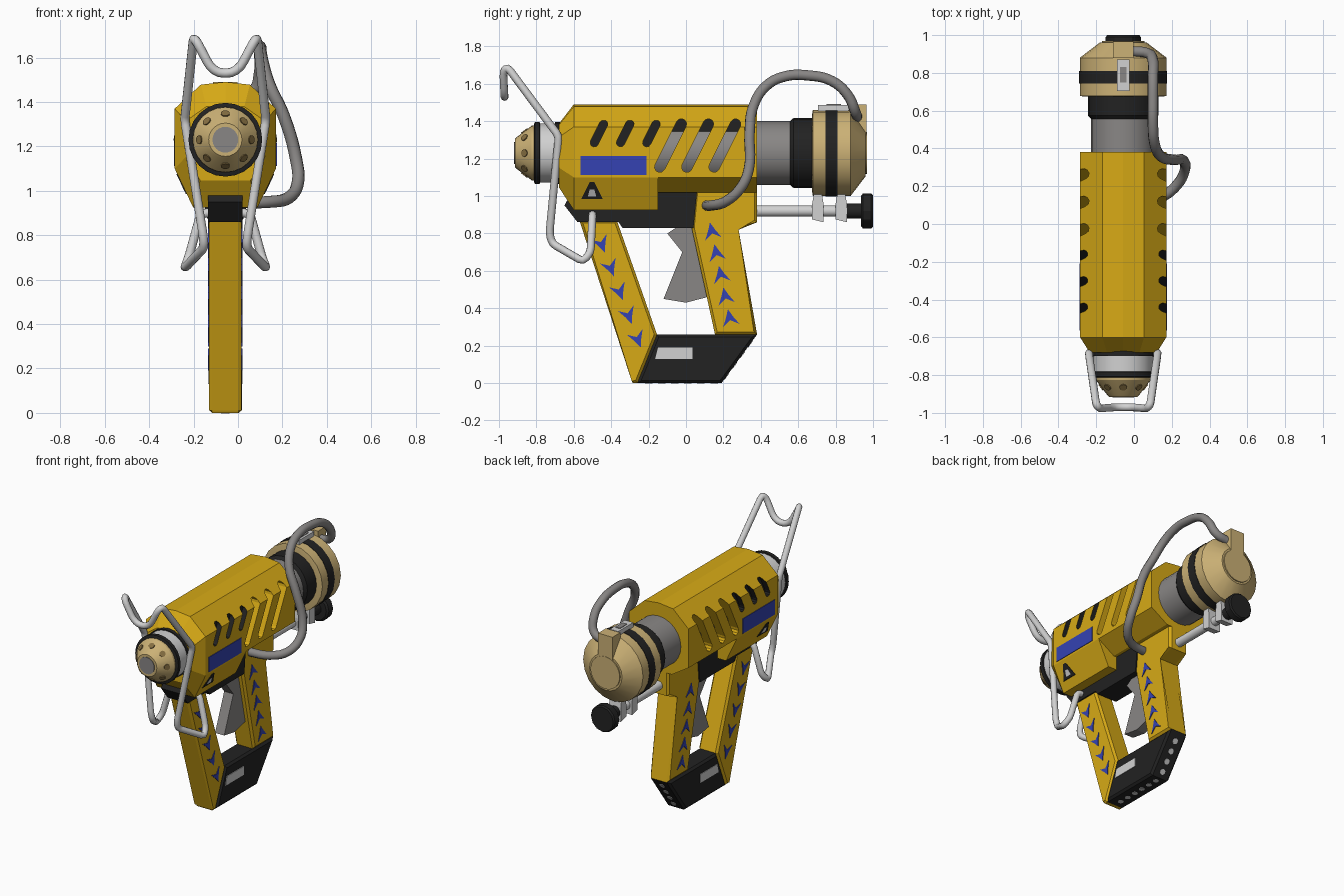
import bpy, bmesh, math
from mathutils import Vector, Matrix

if "Cube" in bpy.data.objects:
    bpy.data.objects.remove(bpy.data.objects["Cube"])

CX, CZ = -0.057, 1.23   # centre line of the body


def material(name, r, g, b):
    m = bpy.data.materials.new(name)
    m.diffuse_color = (r, g, b, 1)
    m.use_nodes = True
    m.node_tree.nodes["Principled BSDF"].inputs["Base Color"].default_value = m.diffuse_color
    return m


YELLOW = material("yellow", 0.68, 0.40, 0.008)
BLACK = material("black", 0.016, 0.016, 0.016)
TAN = material("tan", 0.60, 0.44, 0.18)
BROWN = material("dark_tan", 0.24, 0.16, 0.055)
GREY = material("grey", 0.25, 0.24, 0.235)
SILVER = material("silver", 0.64, 0.64, 0.64)
BLUE = material("blue", 0.035, 0.055, 0.45)


def finish(name, bm, *mats, smooth=False):
    bmesh.ops.recalc_face_normals(bm, faces=bm.faces)
    me = bpy.data.meshes.new(name)
    bm.to_mesh(me)
    bm.free()
    ob = bpy.data.objects.new(name, me)
    bpy.context.collection.objects.link(ob)
    for m in mats:
        me.materials.append(m)
    if smooth:
        activate(ob)
        bpy.ops.object.shade_smooth_by_angle(angle=math.radians(30))
    return ob


def activate(ob):
    bpy.ops.object.select_all(action='DESELECT')
    ob.select_set(True)
    bpy.context.view_layer.objects.active = ob


def loft(bm, rings):
    rings = [[bm.verts.new(p) for p in r] for r in rings]
    n = len(rings[0])
    for a, b in zip(rings, rings[1:]):
        for i in range(n):
            j = (i + 1) % n
            bm.faces.new((a[i], a[j], b[j], b[i]))
    bm.faces.new(rings[0])
    bm.faces.new(rings[-1])


def prism(name, pts, x0, x1, *mats, bevel=0):
    """Side outline (y, z) extruded in x; x0 and x1 are offsets or functions of z."""
    bm = bmesh.new()
    at = lambda x, z: CX + (x(z) if callable(x) else x)
    loft(bm, [[(at(x, z), y, z) for y, z in pts] for x in (x0, x1)])
    if bevel:
        edges = [e for e in bm.edges if abs(e.verts[0].co.x - e.verts[1].co.x) < 1e-4]
        bmesh.ops.bevel(bm, geom=edges, offset=bevel, segments=1, affect='EDGES')
    return finish(name, bm, *mats)


def plates(name, pts, xf, mat, t=0.004):
    """Thin plate on both sides of the model."""
    for s, side in ((1, "right"), (-1, "left")):
        prism(f"{name}_{side}", pts, lambda z: s * (xf(z) - t), lambda z: s * (xf(z) + t), mat)


def lathe(name, prof, mat, segs=24, cz=CZ):
    """Profile (y, radius) turned about the y direction."""
    bm = bmesh.new()
    loft(bm, [[(CX + r * math.cos(2 * math.pi * i / segs), y, cz + r * math.sin(2 * math.pi * i / segs))
               for i in range(segs)] for y, r in prof])
    return finish(name, bm, mat, smooth=True)


def box(name, y0, y1, z0, z1, hw, mat):
    return prism(name, [(y0, z0), (y1, z0), (y1, z1), (y0, z1)], -hw, hw, mat)


def disc(name, pos, normal, r, mat, depth=0.008):
    bm = bmesh.new()
    rot = Vector(normal).to_track_quat('Z', 'Y').to_matrix().to_4x4()
    bmesh.ops.create_cone(bm, cap_ends=True, segments=10, radius1=r, radius2=r, depth=depth,
                          matrix=Matrix.Translation(pos) @ rot)
    return finish(name, bm, mat)


def tube(name, pts, r, mat, smooth_path):
    cu = bpy.data.curves.new(name, 'CURVE')
    cu.dimensions = '3D'
    cu.bevel_depth, cu.bevel_resolution, cu.use_fill_caps = r, 3, True
    cu.resolution_u = 5
    sp = cu.splines.new('BEZIER' if smooth_path else 'POLY')
    if smooth_path:
        sp.bezier_points.add(len(pts) - 1)
        for b, p in zip(sp.bezier_points, pts):
            b.co = p
            b.handle_left_type = b.handle_right_type = 'AUTO'
    else:
        # round each corner
        P = [Vector(p) for p in pts]
        out = [P[0]]
        for a, b, c in zip(P, P[1:], P[2:]):
            u, v = (a - b), (c - b)
            u, v = u.normalized() * min(0.025, u.length * .4), v.normalized() * min(0.025, v.length * .4)
            out += [b + u, b + (u + v) * 0.25, b + v]
        out.append(P[-1])
        sp.points.add(len(out) - 1)
        for q, p in zip(sp.points, out):
            q.co = (*p, 1)
    ob = bpy.data.objects.new(name, cu)
    bpy.context.collection.objects.link(ob)
    cu.materials.append(mat)
    activate(ob)
    bpy.ops.object.convert(target='MESH')
    bpy.ops.object.shade_smooth_by_angle(angle=math.radians(50))


def capsule(a, b, r, n=5):
    """Rounded slot outline from a to b."""
    ang = math.atan2(b[1] - a[1], b[0] - a[0])
    pts = []
    for c, start in ((b, ang - math.pi / 2), (a, ang + math.pi / 2)):
        pts += [(c[0] + r * math.cos(start + math.pi * i / n), c[1] + r * math.sin(start + math.pi * i / n))
                for i in range(n + 1)]
    return pts


# Body shell: tapered front, deep front half, undercut rear half
def section(y, low, sx=1, sz=1):
    half = [(0.11, 1.478), (0.228, 1.37), (0.228, 1.10), low]
    pts = [(0, 1.49)] + half + [(-x, z) for x, z in reversed(half)]
    return [(CX + x * sx, y, CZ + (z - CZ) * sz) for x, z in pts]


bm = bmesh.new()
deep, shallow = (0.145, 0.925), (0.10, 1.02)
loft(bm, [section(-0.68, deep, 0.78, 0.6), section(-0.6, deep), section(-0.15, deep),
          section(-0.15, shallow), section(0.38, shallow)])
bmesh.ops.remove_doubles(bm, verts=bm.verts, dist=1e-5)
body = finish("body_shell", bm, YELLOW, BLACK)

# Slots sunk into both sides: three short black, three long open ones
for k in range(3):
    y = -0.465 + 0.14 * k
    w = -0.085 + 0.145 * k
    for s in (1, -1):
        short = prism("slot_cutter", capsule((y - .025, 1.285), (y + .025, 1.385), .022),
                      s * 0.19, s * 0.4, YELLOW, BLACK)
        for f in short.data.polygons:
            f.material_index = 1
        long = prism("slot_cutter", capsule((w - .055, 1.155), (w + .06, 1.385), .028),
                     s * 0.125, s * 0.4, YELLOW, BLACK)
        for f in long.data.polygons:
            f.material_index = int(f.normal.x * s < -0.9)
        for cutter in (short, long):
            activate(body)
            mod = body.modifiers.new("slot", 'BOOLEAN')
            mod.operation, mod.solver, mod.object = 'DIFFERENCE', 'EXACT', cutter
            bpy.ops.object.modifier_apply(modifier=mod.name)
            bpy.data.objects.remove(cutter)

# Side markings
side = lambda z: 0.228
slope = lambda z: 0.145 + (z - 0.925) * 0.083 / 0.175
plates("blue_panel", [(-.565, 1.112), (-.21, 1.112), (-.21, 1.215), (-.565, 1.215)], side, BLUE)
plates("warning_triangle", [(-.56, .985), (-.445, .985), (-.49, 1.075), (-.515, 1.075)], slope, BLACK)
plates("warning_mark", [(-.525, .998), (-.48, .998), (-.49, 1.035), (-.515, 1.035)], slope, SILVER, 0.0048)

# Nose
lathe("nose_collar", [(-.66, .165), (-.70, .165)], BLACK)
lathe("nose_sleeve", [(-.69, .158), (-.785, .158)], SILVER)
lathe("nose_ring", [(-.78, .155), (-.783, .166), (-.808, .166), (-.812, .155)], BLACK)
lathe("nose_cone", [(-.80, .148), (-.825, .146), (-.905, .085), (-.915, .075)], TAN)
lathe("nose_tip", [(-.90, .058), (-.919, .058)], GREY)
for i in range(8):
    a = math.pi / 4 * i
    c, s = math.cos(a), math.sin(a)
    disc("nose_hole", (CX + .117 * c, -.864, CZ + .117 * s), (.8 * c, -.61, .8 * s), .02, BROWN)

# Rear barrel and cap
lathe("inner_barrel", [(-.28, .17), (.57, .17)], GREY)
lathe("barrel_collar", [(.555, .17), (.575, .187), (.685, .187)], BLACK)
lathe("rear_drum", [(.675, .21), (.678, .23), (.88, .23), (.96, .125)], TAN, 20)
lathe("rear_drum_band", [(.745, .233), (.81, .233)], BLACK, 20)
lathe("cap_disc", [(.90, .112), (.968, .112)], TAN)
box("cap_lever", .88, .966, CZ, 1.49, .055, TAN)
box("latch", .705, .87, 1.44, 1.487, .032, SILVER)
box("latch_inset", .75, .83, 1.484, 1.491, .017, GREY)

# Lower rod, clamps and knob
lathe("lower_rod", [(.36, .03), (.87, .03)], SILVER, 16, .92)
for y in (.675, .80):
    prism("rod_clamp", [(y, .875), (y + .06, .86), (y + .06, .96), (y + .05, 1.02), (y + .01, 1.02), (y, .96)],
          -.045, .045, SILVER)
lathe("knob_stem", [(.86, .04), (.945, .04)], BLACK, 16, .92)
lathe("knob", [(.935, .08), (.945, .093), (.99, .093), (1.0, .085)], BLACK, 12, .92)

# Lower housing, grips, base and trigger
prism("lower_housing", [(-.65, .95), (-.58, .86), (-.36, .86), (-.34, .83), (.04, .83), (.06, 1.04), (-.60, 1.04)],
      -.078, .078, BLACK)
prism("front_grip", [(-.57, .87), (-.37, .87), (-.155, .26), (-.26, 0), (-.285, 0), (-.29, .01)],
      -.073, .073, YELLOW, bevel=.014)
prism("rear_grip", [(.05, 1.04), (.38, 1.04), (.38, .86), (.265, .83), (.38, .26), (.155, .26), (.03, .83)],
      -.073, .073, YELLOW, bevel=.014)
prism("base", [(-.155, .26), (.38, .26), (.19, 0), (-.26, 0)], -.074, .074, BLACK, bevel=.014)
prism("trigger", [(-.10, .80), (-.04, .84), (.04, .84), (.115, .46), (.0, .43), (-.12, .45), (-.02, .70)],
      -.035, .035, GREY)

# Base label and studs
plates("base_label", [(-.165, .13), (.035, .13), (.035, .19), (-.15, .19)], lambda z: .074, SILVER)
for i in range(6):
    disc("base_stud", (CX, -.2 + .07 * i, .001), (0, 0, 1), .02, SILVER, .006)
for i in range(4):
    t = .14 + .22 * i
    disc("slope_stud", (CX, .19 + .19 * t, .26 * t), (0, .81, -.59), .02, SILVER, .006)

# Blue arrowheads down the front grip and up the rear grip
for start, step, way in (((-.45, .74), (.048, -.127), 1), ((.137, .815), (.024, -.116), -1)):
    d = Vector(step).normalized() * way
    n = Vector((-d.y, d.x))
    for i in range(5):
        c = Vector(start) + Vector(step) * i
        pts = [c + d * .045, c + n * .02, c + n * .045 - d * .045, c - d * .015, c - n * .045 - d * .045, c - n * .02]
        plates("grip_arrow", [(p.x, p.y) for p in pts], lambda z: .073, BLUE)

# Bent wire frame, mirrored about the centre line
half = [(.03, -.5, .90), (.11, -.5, .90), (.165, -.51, .70), (.185, -.55, .65), (.095, -.715, .745), (.10, -.73, .80),
        (.183, -.68, 1.32), (.143, -.955, 1.69), (.125, -.977, 1.665), (.07, -.972, 1.56), (.03, -.97, 1.53)]
tube("wire_frame", [(CX + x, y, z) for x, y, z in half] + [(CX - x, y, z) for x, y, z in reversed(half)],
     .021, SILVER, False)

# Hose from the rear grip to the cap
tube("hose", [(.0, .11, .95), (.14, .14, .95), (.23, .21, .97), (.27, .29, 1.04), (.262, .335, 1.14),
              (.205, .34, 1.34), (.14, .36, 1.48), (.108, .43, 1.59), (.10, .53, 1.64), (.10, .65, 1.645),
              (.10, .78, 1.615), (.10, .865, 1.54), (.07, .905, 1.45), (-.02, .915, 1.42)], .028, GREY, True)
